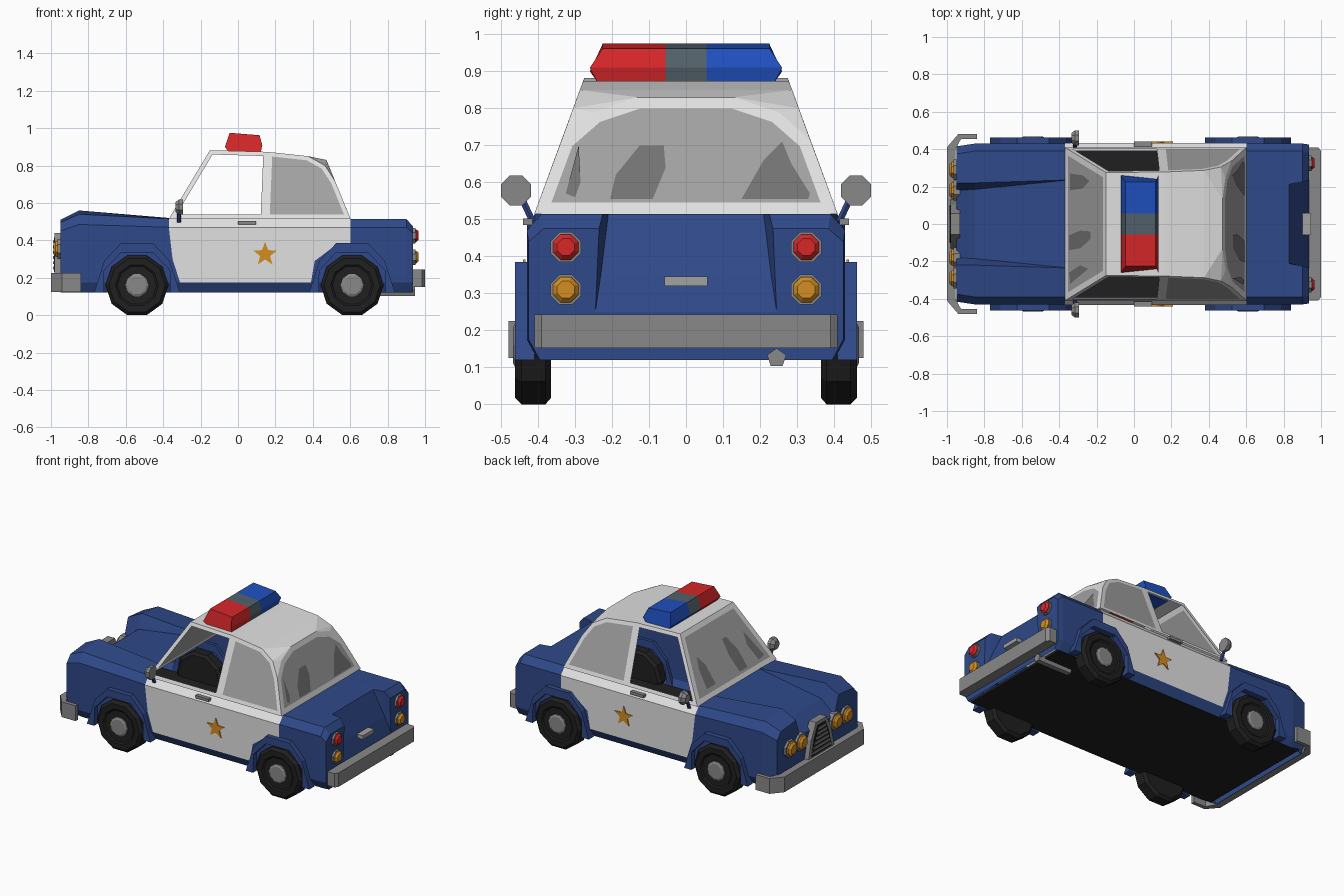
import bpy, bmesh, math

if "Cube" in bpy.data.objects:
    bpy.data.objects.remove(bpy.data.objects["Cube"])

def material(name, r, g, b):
    m = bpy.data.materials.new(name)
    m.diffuse_color = (r, g, b, 1)
    m.use_nodes = True
    m.node_tree.nodes["Principled BSDF"].inputs["Base Color"].default_value = m.diffuse_color
    return m

BLUE = material("body_blue", .028, .066, .25)
WHITE = material("body_white", .75, .75, .75)
BLACK = material("rubber_black", .014, .014, .014)
CHROME = material("chrome_grey", .25, .25, .25)
GLASS = material("glass_grey", .36, .36, .36)
STREAK = material("glass_dark", .17, .17, .17)
RED = material("signal_red", .68, .02, .022)
SIGNAL = material("signal_blue", .014, .08, .52)
SLATE = material("slate_grey", .085, .12, .145)
ORANGE = material("amber", .65, .27, .015)

def finish(name, bm, *mats):
    bmesh.ops.recalc_face_normals(bm, faces=bm.faces[:])
    me = bpy.data.meshes.new(name)
    bm.to_mesh(me)
    bm.free()
    for m in mats:
        me.materials.append(m)
    ob = bpy.data.objects.new(name, me)
    bpy.context.collection.objects.link(ob)
    return ob

def mesh(name, verts, faces, *mats):
    bm = bmesh.new()
    vs = [bm.verts.new(v) for v in verts]
    for f in faces:
        bm.faces.new([vs[i] for i in f])
    return finish(name, bm, *mats)

def loft(name, rings, mat, closed=True, skip=lambda i, j: False):
    """Skin equal-length rings and cap both ends."""
    n = len(rings[0])
    verts = [p for r in rings for p in r]
    faces = [[i*n+j, i*n+(j+1) % n, (i+1)*n+(j+1) % n, (i+1)*n+j]
             for i in range(len(rings)-1) for j in range(n if closed else n-1) if not skip(i, j)]
    last = (len(rings)-1)*n
    faces += [list(range(n)), [last+j for j in range(n)]]
    return mesh(name, verts, faces, mat)

def at(axis, p, d):
    """Place a 2D point on the plane where the axis has value d."""
    return {'x': (d, p[0], p[1]), 'y': (p[0], d, p[1]), 'z': (p[0], p[1], d)}[axis]

def prism(name, axis, pts, a, b, mat):
    return loft(name, [[at(axis, p, d) for p in pts] for d in (a, b)], mat)

def box(name, x, y, z, mat):
    return prism(name, 'z', [(x[0], y[0]), (x[1], y[0]), (x[1], y[1]), (x[0], y[1])], z[0], z[1], mat)

def circle(c, r, n):
    s = -math.pi/2 + math.pi/n
    return [(c[0]+r*math.cos(s+2*math.pi*i/n), c[1]+r*math.sin(s+2*math.pi*i/n)) for i in range(n)]

def lathe(name, axis, c, n, profile, mat):
    return loft(name, [[at(axis, p, d) for p in circle(c, r, n)] for r, d in profile], mat)

# Lower body: half sections (x, width, shoulder z, edge z, fender y/z, centre y/z)
def section(x, w, zs, ze, yf, zf, yc, zc):
    half = [(w-.03, .12), (w, .175), (w, zs), (w-.04, ze), (yf, zf), (yc, zc)]
    return [(x, y, z) for y, z in half] + [(x, -y, z) for y, z in reversed(half)]

stations = [(-.95, .415, .45, .495, .22, .51, .18, .39),
            (-.85, .43, .485, .54, .22, .56, .185, .47),
            (-.37, .43, .47, .515, .235, .52, .233, .518),
            (.60, .43, .47, .515, .212, .515, .21, .514),
            (.83, .43, .47, .515, .212, .515, .21, .514),
            (.90, .43, .47, .515, .225, .515, .23, .35),
            (.935, .425, .44, .475, .235, .475, .245, .25)]
loft("body", [section(*s) for s in stations], BLUE, closed=False,
     skip=lambda i, j: i == 2 and 3 <= j <= 7)
box("floor", (-.92, .90), (-.40, .40), (.125, .14), BLACK)

# Cabin shell with inset windows; the front side windows are open
side = [(-.37, .41, .515), (-.15, .275, .882), (.16, .278, .873), (.375, .287, .85),
        (.465, .305, .80), (.52, .336, .715), (.602, .41, .515), (.145, .41, .515),
        (.489, .25, .79), (.473, .13, .83)]
bm = bmesh.new()
vs = [bm.verts.new((x, s*y, z)) for s in (1, -1) for x, y, z in side]
def face(*ids):
    return bm.faces.new([vs[i] for i in ids])
face(1, 11, 12, 2), face(2, 12, 13, 3), face(3, 13, 19, 9)
glass = [face(0, 10, 11, 1), face(6, 5, 8, 9, 19, 18, 15, 16)]
openings = []
for k in (0, 10):
    for tri in ((3, 4, 9), (4, 8, 9), (4, 5, 8)):
        face(*[i+k for i in tri])
    openings.append(face(*[i+k for i in (0, 1, 2, 7)]))
    glass.append(face(*[i+k for i in (7, 2, 3, 4, 5, 6)]))
bmesh.ops.recalc_face_normals(bm, faces=bm.faces[:])
bmesh.ops.inset_individual(bm, faces=openings + glass[2:], thickness=.024, use_even_offset=True)
bmesh.ops.inset_individual(bm, faces=glass[:2], thickness=.033, use_even_offset=True)
for f in glass:
    f.material_index = 1
bmesh.ops.delete(bm, geom=openings, context='FACES')
finish("cabin", bm, WHITE, GLASS)

# Dark reflections on the rear window and the windscreen
def streak(name, pts, xz):
    mesh(name, [(xz(z), y, z) for y, z in pts], [range(len(pts))], STREAK)
rear = lambda z: .602 - .41*(z-.515) + .004
screen = lambda z: -.37 + .6*(z-.515) - .004
streak("rear_streak_a", [(-.205, .555), (-.19, .62), (-.125, .70), (-.06, .70), (-.055, .64), (-.09, .555)], rear)
streak("rear_streak_b", [(.15, .555), (.21, .66), (.26, .71), (.285, .65), (.335, .57), (.33, .555)], rear)
streak("rear_streak_c", [(-.325, .57), (-.29, .70), (-.285, .60), (-.30, .56)], rear)
streak("screen_streak_a", [(-.14, .56), (-.13, .66), (-.08, .75), (-.04, .75), (-.035, .66), (-.06, .56)], screen)
streak("screen_streak_b", [(.18, .57), (.19, .68), (.23, .74), (.26, .68), (.27, .57)], screen)
streak("screen_streak_c", [(-.32, .57), (-.24, .73), (-.22, .66), (-.26, .56)], screen)

# Roof light bar in three segments
bar = [(-.05, .872), (-.07, .90), (-.045, .975), (.115, .962), (.13, .91), (.122, .872)]
ends = [.24, .26, .225, .225, .26, .24]
prism("light_bar_centre", 'y', bar, -.055, .055, SLATE)
for s, name, mat in ((1, "light_bar_blue", SIGNAL), (-1, "light_bar_red", RED)):
    loft(name, [[(x, s*.055, z) for x, z in bar],
                [(x, s*e, z) for (x, z), e in zip(bar, ends)]], mat)

door = [(-.37, .47), (-.35, .30), (-.31, .175), (.39, .175), (.41, .29), (.53, .38), (.602, .38), (.602, .47)]
star = [(.145 + r*math.sin(i*math.pi/5), .325 + r*math.cos(i*math.pi/5))
        for i in range(10) for r in [.067 if i % 2 == 0 else .028]]

for s, tag in ((1, "left"), (-1, "right")):
    # White door panel with its shoulder strip, star and handle
    verts = [(x, s*.434, z) for x, z in door] + [(-.37, s*.392, .519), (.602, s*.392, .519)]
    mesh("door_panel_"+tag, verts, [range(8), (0, 7, 9, 8)], WHITE)
    prism("star_"+tag, 'y', star, s*.434, s*.440, ORANGE)
    box("door_handle_"+tag, (0, .095), (s*.415, s*.44), (.485, .503), CHROME)

    for x, end in ((-.54, "front"), (.61, "rear")):
        # Wheel, hub and arch flare
        label = end+"_"+tag
        lathe("tyre_"+label, 'y', (x, .16), 10,
              [(.15, s*.365), (.168, s*.38), (.168, s*.445), (.15, s*.462), (.115, s*.462), (.105, s*.455)], BLACK)
        lathe("hub_"+label, 'y', (x, .16), 10, [(.065, s*.44), (.062, s*.462), (.05, s*.468)], CHROME)
        outer = [(-.23, .12), (-.175, .29), (-.085, .385), (.085, .385), (.175, .29), (.23, .12)]
        inner = [(.178, .12), (.175, .24), (.085, .335), (-.085, .335), (-.175, .24), (-.178, .12)]
        prism("arch_"+label, 'y', [(x+a, z) for a, z in outer+inner], s*.41, s*.462, BLUE)

    # Headlamps and tail lamps
    for y in (.29, .18):
        lathe("headlamp_rim_"+tag, 'x', (s*y, .355), 8, [(.058, -.93), (.058, -.965)], CHROME)
        lathe("headlamp_"+tag, 'x', (s*y, .355), 8, [(.048, -.95), (.046, -.975), (.03, -.987)], ORANGE)
    for z, mat in ((.425, RED), (.31, ORANGE)):
        lathe("tail_rim_"+tag, 'x', (s*.325, z), 8, [(.044, .92), (.044, .948)], CHROME)
        lathe("tail_lamp_"+tag, 'x', (s*.325, z), 8, [(.038, .93), (.037, .953), (.025, .965)], mat)

    # Door mirror on a short stem
    lathe("mirror_"+tag, 'x', (s*.46, .578), 8, [(.028, -.335), (.044, -.315), (.044, -.295)], CHROME)
    loft("mirror_stem_"+tag, [[at('z', p, z) for p in circle((-.315, s*y), .011, 6)]
                              for y, z in ((.415, .495), (.445, .56))], BLUE)

# Bumpers
hook = [(-.84, .48), (-.94, .48), (-1, .41)]
inside = [(-.955, .40), (-.925, .455), (-.84, .455)]
half = lambda pts: [(x, -y) for x, y in reversed(pts)]
prism("front_bumper", 'z', hook + half(hook) + half(inside) + inside, .125, .225, CHROME)
prism("rear_bumper", 'z', [(.92, .41), (.985, .41), (1, .39), (1, -.39), (.985, -.41), (.92, -.41)], .152, .243, CHROME)

# Grille: frame, dark inset and slats
frame = [(-.135, .21), (-.105, .34), (-.055, .44), (.055, .44), (.105, .34), (.135, .21)]
prism("grille_frame", 'x', frame, -.93, -.98, CHROME)
prism("grille_inset", 'x', [(y*.75, .32+(z-.32)*.8) for y, z in frame], -.975, -.983, BLACK)
for i in range(6):
    z = .245 + .028*i
    w = .095 - .011*i
    box("grille_slat", (-.988, -.975), (-w, w), (z, z+.015), CHROME)

# Boot handle and exhaust
box("boot_handle", (.90, .945), (-.058, .058), (.32, .345), GLASS)
lathe("exhaust", 'x', (.245, .125), 5, [(.027, .70), (.027, .945)], CHROME)
